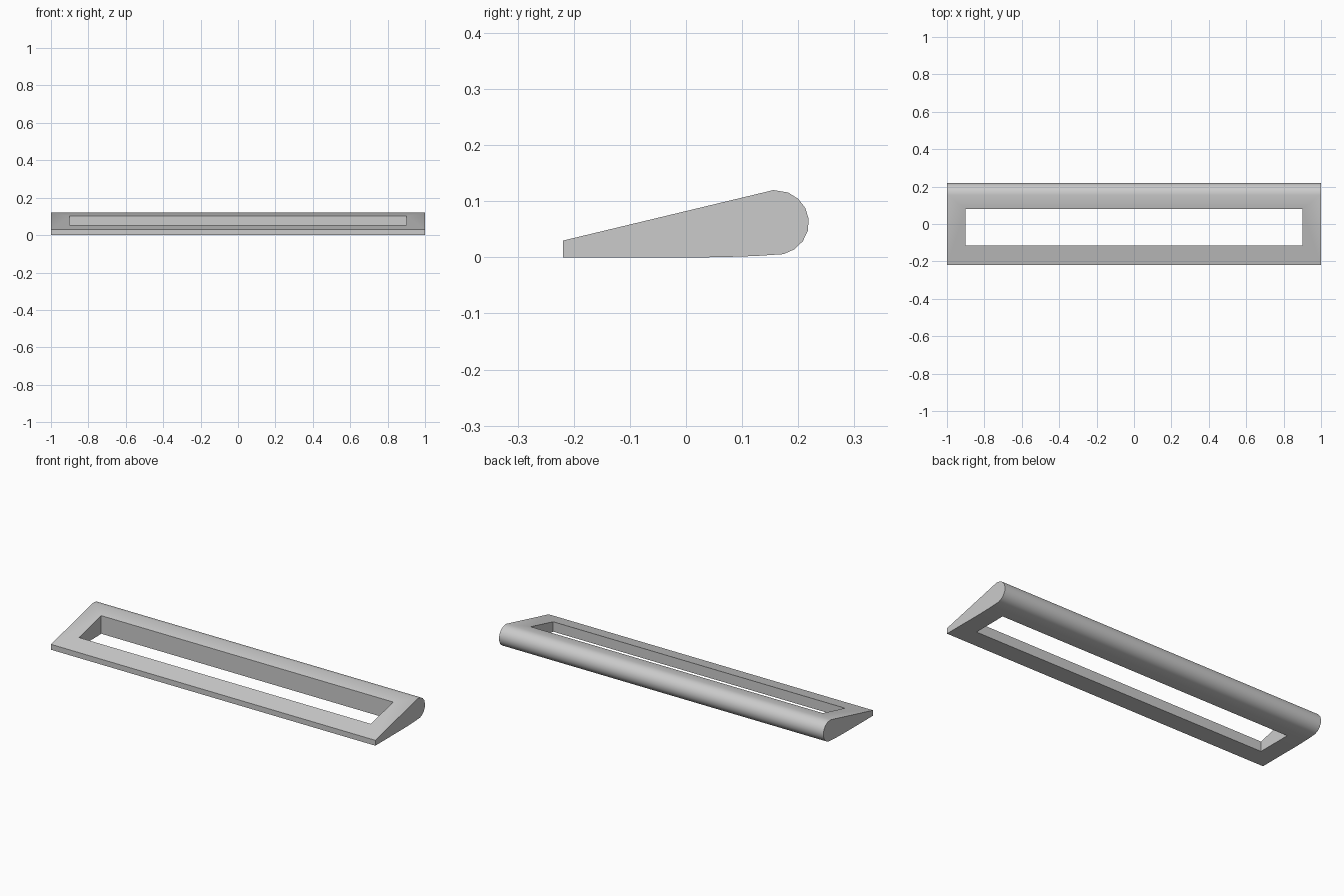
import bpy
import bmesh
import math

if "Cube" in bpy.data.objects:
    bpy.data.objects.remove(bpy.data.objects["Cube"], do_unlink=True)

grey = bpy.data.materials.new("light grey")
grey.use_nodes = True
colour = (0.6, 0.6, 0.6, 1)
grey.diffuse_color = colour
grey.node_tree.nodes["Principled BSDF"].inputs["Base Color"].default_value = colour


def extrude_profile(name, points, half_width):
    """Extrude a closed (y, z) outline along x, centred on zero."""
    bm = bmesh.new()
    face = bm.faces.new([bm.verts.new((-half_width, y, z)) for y, z in points])
    geom = bmesh.ops.extrude_face_region(bm, geom=[face])["geom"]
    moved = [v for v in geom if isinstance(v, bmesh.types.BMVert)]
    bmesh.ops.translate(bm, verts=moved, vec=(2 * half_width, 0, 0))
    bmesh.ops.recalc_face_normals(bm, faces=bm.faces)
    mesh = bpy.data.meshes.new(name)
    bm.to_mesh(mesh)
    bm.free()
    obj = bpy.data.objects.new(name, mesh)
    bpy.context.collection.objects.link(obj)
    mesh.materials.append(grey)
    return obj


# Wedge outline: thin front edge, sloping top, rounded back, gently curved underside
outline = [(-0.219, 0), (-0.219, 0.03), (0.156, 0.12)]
for i in range(1, 9):
    a = math.radians(88 - 20.5 * i)
    outline.append((0.159 + 0.06 * math.cos(a), 0.062 + 0.058 * math.sin(a)))
outline += [(0.125, 0.0025), (0.08, 0.001), (0.03, 0)]
frame = extrude_profile("wedge_frame", outline, 1)

# Rectangular opening through the frame
opening = extrude_profile(
    "opening_cutter", [(-0.115, -0.1), (-0.115, 0.2), (0.081, 0.2), (0.081, -0.1)], 0.9)
opening.hide_render = True
cut = frame.modifiers.new("opening", "BOOLEAN")
cut.operation = "DIFFERENCE"
cut.solver = "EXACT"
cut.object = opening

bpy.ops.object.select_all(action="DESELECT")
frame.select_set(True)
bpy.context.view_layer.objects.active = frame
bpy.ops.object.modifier_apply(modifier=cut.name)
bpy.data.objects.remove(opening, do_unlink=True)
bpy.ops.object.shade_smooth_by_angle(angle=math.radians(30))
